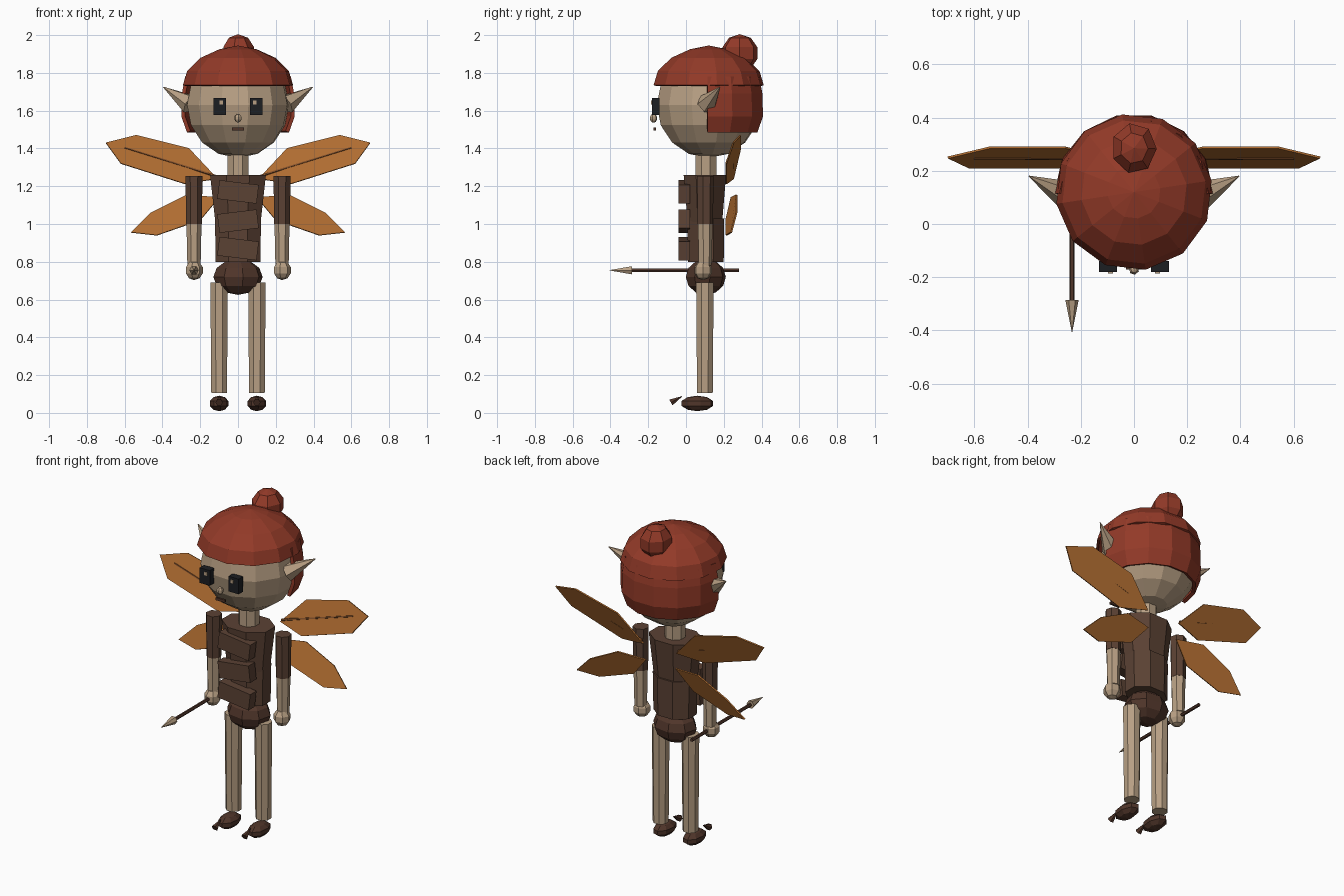
import bpy, bmesh, math
from mathutils import Vector, Matrix

cube = bpy.data.objects.get("Cube")
if cube:
    bpy.data.objects.remove(cube, do_unlink=True)


def material(name, r, g, b):
    m = bpy.data.materials.new(name)
    m.use_nodes = True
    m.diffuse_color = (r, g, b, 1)
    m.node_tree.nodes["Principled BSDF"].inputs["Base Color"].default_value = (r, g, b, 1)
    return m


SKIN = material("skin", 0.48, 0.35, 0.23)
HAIR = material("red hair", 0.29, 0.042, 0.021)
CLOTH = material("brown cloth", 0.105, 0.054, 0.034)
SHOE = material("dark brown", 0.08, 0.036, 0.023)
WING = material("amber wing", 0.43, 0.15, 0.03)
VEIN = material("wing vein", 0.24, 0.085, 0.025)
EYE = material("eye black", 0.012, 0.013, 0.016)


def finish(name, bm, mat):
    bmesh.ops.recalc_face_normals(bm, faces=bm.faces)
    me = bpy.data.meshes.new(name)
    bm.to_mesh(me)
    bm.free()
    me.materials.append(mat)
    ob = bpy.data.objects.new(name, me)
    bpy.context.collection.objects.link(ob)
    return ob


def ball(name, mat, at, size, seg=8, rings=6, turn=0.2):
    bm = bmesh.new()
    m = Matrix.Translation(at) @ Matrix.Diagonal((*size, 1)) @ Matrix.Rotation(turn, 4, 'Z')
    bmesh.ops.create_uvsphere(bm, u_segments=seg, v_segments=rings, radius=1, matrix=m)
    return finish(name, bm, mat)


def box(name, mat, at, size, roll=0):
    bm = bmesh.new()
    m = Matrix.Translation(at) @ Matrix.Rotation(roll, 4, 'Y') @ Matrix.Diagonal((*size, 1))
    bmesh.ops.create_cube(bm, size=1, matrix=m)
    return finish(name, bm, mat)


def rod(name, mat, a, b, r1, r2, seg=8, flat=(1, 1)):
    """Tapered prism from a to b."""
    a, b = Vector(a), Vector(b)
    d = b - a
    m = Matrix.Translation((a + b) / 2) @ d.to_track_quat('Z', 'Y').to_matrix().to_4x4()
    m = m @ Matrix.Diagonal((*flat, 1, 1)) @ Matrix.Rotation(math.pi / seg, 4, 'Z')
    bm = bmesh.new()
    bmesh.ops.create_cone(bm, cap_ends=True, segments=seg, radius1=r1, radius2=r2,
                          depth=d.length, matrix=m)
    return finish(name, bm, mat)


def shell(name, mat, centre_y, profile, start, sweep, steps, thick):
    """Sweep a (radius, height) profile around a vertical axis."""
    bm = bmesh.new()
    vs = [bm.verts.new((r, 0, z)) for r, z in profile]
    es = [bm.edges.new(p) for p in zip(vs, vs[1:])]
    bmesh.ops.rotate(bm, verts=vs, matrix=Matrix.Rotation(start, 3, 'Z'))
    bmesh.ops.spin(bm, geom=vs + es, axis=(0, 0, 1), angle=sweep, steps=steps)
    bmesh.ops.remove_doubles(bm, verts=bm.verts, dist=0.001)
    bmesh.ops.translate(bm, verts=bm.verts, vec=(0, centre_y, 0))
    ob = finish(name, bm, mat)
    mod = ob.modifiers.new("thickness", 'SOLIDIFY')
    mod.thickness = thick
    mod.offset = -1
    return ob


def plate(name, mat, points):
    bm = bmesh.new()
    bm.faces.new([bm.verts.new(p) for p in points])
    mod = finish(name, bm, mat).modifiers.new("thickness", 'SOLIDIFY')
    mod.thickness = 0.008
    mod.offset = 0


# Head and hair
ball("head", SKIN, (0, 0.12, 1.63), (0.275, 0.28, 0.28), 12, 8)
shell("hair_cap", HAIR, 0.12,
      [(0.295, 1.735), (0.272, 1.81), (0.2, 1.88), (0.1, 1.925), (0, 1.945)],
      0.15, math.tau, 12, 0.015)
shell("back_hair", HAIR, 0.115,
      [(0.27, 1.485), (0.3, 1.57), (0.297, 1.69), (0.28, 1.78)],
      0, math.pi, 7, 0.02)
ball("hair_bun", HAIR, (0, 0.285, 1.905), (0.09, 0.1, 0.1), 7, 5)

# Face
ball("nose", SKIN, (0, -0.172, 1.56), (0.02, 0.02, 0.024), 6, 5)
box("mouth", SHOE, (0, -0.165, 1.502), (0.062, 0.012, 0.016))

# Neck, torso, straps and hips
rod("neck", SKIN, (0, 0.105, 1.26), (0, 0.105, 1.39), 0.06, 0.06)
rod("chest", CLOTH, (0, 0.1, 1.01), (0, 0.1, 1.26), 0.13, 0.16, 8, (1, 0.76))
rod("waist", CLOTH, (0, 0.105, 0.8), (0, 0.105, 1.03), 0.128, 0.132, 8, (1, 0.8))
for i, z in enumerate((1.17, 1.015, 0.87)):
    box(f"chest_strap_{i + 1}", CLOTH, (0, -0.01, z), (0.21, 0.06, 0.1),
        math.radians(-7 if i == 1 else 7))
ball("hips", SHOE, (0, 0.105, 0.72), (0.133, 0.108, 0.095), 8, 6)

# Paired parts
for side, s in (("left", 1), ("right", -1)):
    rod(f"{side}_ear", SKIN, (0.255 * s, 0.11, 1.635), (0.395 * s, 0.18, 1.725),
        0.055, 0.002, 6)
    box(f"{side}_eye", EYE, (0.097 * s, -0.16, 1.622), (0.068, 0.042, 0.092))
    box(f"{side}_eye_glint", SKIN, (0.088 * s, -0.182, 1.643), (0.018, 0.008, 0.02))

    x = 0.233 * s
    rod(f"{side}_sleeve", CLOTH, (x, 0.1, 1), (x, 0.1, 1.255), 0.043, 0.046, 7)
    rod(f"{side}_forearm", SKIN, (x, 0.1, 0.78), (x, 0.1, 1.01), 0.036, 0.041, 7)
    ball(f"{side}_hand", SKIN, (x, 0.09, 0.755), (0.049, 0.05, 0.052), 7, 5)

    x = 0.1 * s
    rod(f"{side}_leg", SKIN, (x, 0.1, 0.105), (x, 0.1, 0.69), 0.045, 0.05)
    ball(f"{side}_shoe", SHOE, (x, 0.06, 0.05), (0.053, 0.09, 0.041), 8, 5)
    rod(f"{side}_shoe_curl", SHOE, (x, -0.08, 0.055), (x, -0.02, 0.088), 0.02, 0.001, 6)

    # Wings: each outline runs root, upper edge, tip, lower edge
    upper = [(0.11, 1.24, 0), (0.26, 1.4, 1), (0.54, 1.47, 1),
             (0.7, 1.43, 0), (0.62, 1.32, -1), (0.28, 1.212, -1)]
    lower = [(0.1, 1.14, 0), (0.27, 1.155, 1), (0.46, 1.06, 1),
             (0.565, 0.955, 0), (0.43, 0.94, -1), (0.2, 1.02, -1)]
    for part, outline, y, tilt in (("upper", upper, 0.25, 0.038), ("lower", lower, 0.24, 0.028)):
        plate(f"{side}_{part}_wing", WING,
              [(px * s, y + k * tilt, pz) for px, pz, k in outline])
    rod(f"{side}_wing_vein", VEIN, (0.12 * s, 0.247, 1.255), (0.6 * s, 0.247, 1.405),
        0.007, 0.005, 5)

# Spear held in the right hand
rod("spear_shaft", SHOE, (-0.233, 0.28, 0.755), (-0.233, -0.29, 0.755), 0.01, 0.01, 6)
rod("spear_point", SKIN, (-0.233, -0.285, 0.755), (-0.233, -0.405, 0.755), 0.025, 0.001, 6)
